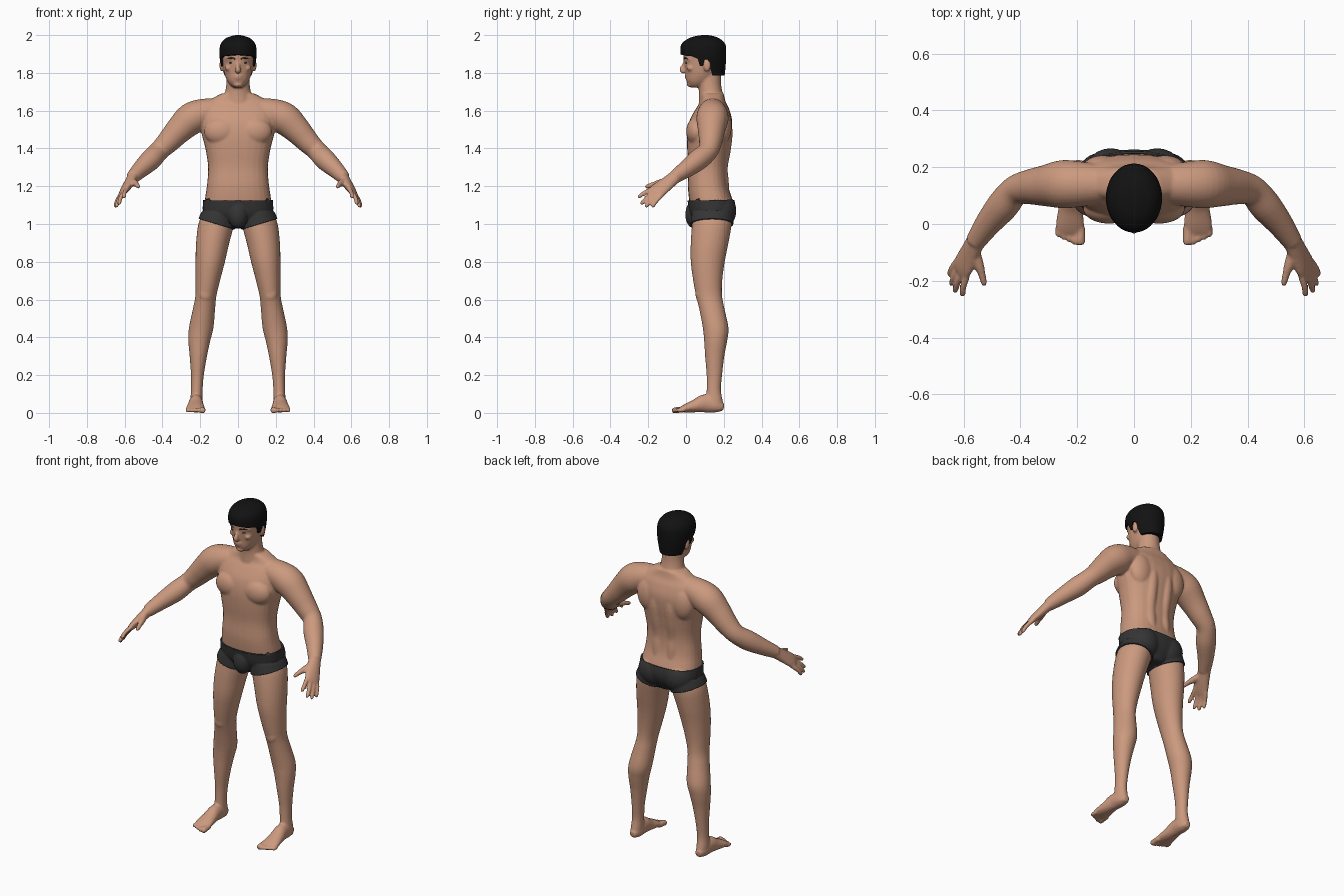
import bpy, bmesh, math
from mathutils import Vector, Matrix

if "Cube" in bpy.data.objects:
    bpy.data.objects.remove(bpy.data.objects["Cube"], do_unlink=True)


def material(name, rgb):
    m = bpy.data.materials.new(name)
    m.use_nodes = True
    m.diffuse_color = (*rgb, 1)
    bsdf = m.node_tree.nodes["Principled BSDF"]
    bsdf.inputs["Base Color"].default_value = (*rgb, 1)
    bsdf.inputs["Roughness"].default_value = 0.7
    return m


skin = material("skin", (0.6, 0.32, 0.21))
black = material("hair_black", (0.006, 0.006, 0.006))
grey = material("cloth_grey", (0.035, 0.035, 0.037))
brown = material("eye_brown", (0.09, 0.05, 0.035))


def smooth_path(pts, steps):
    """Catmull-Rom through section tuples."""
    out = []
    for i in range(len(pts) - 1):
        p0, p1, p2, p3 = (pts[max(i - 1, 0)], pts[i], pts[i + 1], pts[min(i + 2, len(pts) - 1)])
        for k in range(steps):
            t = k / steps
            out.append([0.5 * (2 * b + (c - a) * t + (2 * a - 5 * b + 4 * c - d) * t * t
                               + (3 * b - a - 3 * c + d) * t ** 3)
                        for a, b, c, d in zip(p0, p1, p2, p3)])
    return out + [list(pts[-1])]


def tube(bm, pts, s=1, side=(1, 0, 0), level=False, power=2.0, steps=4, n=28):
    """Loft oval sections (x, y, z, radius a, radius b); s mirrors in x."""
    secs = smooth_path([p if len(p) == 5 else (*p, p[3]) for p in pts], steps)
    cs = [Vector(q[:3]) for q in secs]
    rings = []
    for i, q in enumerate(secs):
        t = Vector((0, 0, 1)) if level else (cs[min(i + 1, len(cs) - 1)] - cs[max(i - 1, 0)]).normalized()
        a = Vector(side)
        a = (a - t * a.dot(t)).normalized()
        b = t.cross(a)
        ring = []
        for k in range(n):
            ang = math.tau * k / n
            u, v = math.cos(ang), math.sin(ang)
            u = math.copysign(abs(u) ** (2 / power), u)
            v = math.copysign(abs(v) ** (2 / power), v)
            p = cs[i] + a * u * q[3] + b * v * q[4]
            ring.append(bm.verts.new((p.x * s, p.y, p.z)))
        rings.append(ring)
    for r0, r1 in zip(rings, rings[1:]):
        for k in range(n):
            bm.faces.new((r0[k], r0[(k + 1) % n], r1[(k + 1) % n], r1[k]))
    bm.faces.new(rings[0])
    bm.faces.new(rings[-1])


def blob(bm, c, r, s=1):
    m = Matrix.Translation((c[0] * s, c[1], c[2])) @ Matrix.Diagonal((*r, 1))
    bmesh.ops.create_uvsphere(bm, u_segments=24, v_segments=16, radius=1, matrix=m)


def finish(bm, name, mat):
    bmesh.ops.recalc_face_normals(bm, faces=bm.faces)
    me = bpy.data.meshes.new(name)
    bm.to_mesh(me)
    bm.free()
    me.materials.append(mat)
    me.shade_smooth()
    ob = bpy.data.objects.new(name, me)
    bpy.context.collection.objects.link(ob)
    return ob


def bake(ob, mat):
    """Replace an object's mesh by its modified result."""
    dg = bpy.context.evaluated_depsgraph_get()
    me = bpy.data.meshes.new_from_object(ob.evaluated_get(dg))
    ob.modifiers.clear()
    ob.data = me
    me.materials.clear()
    me.materials.append(mat)
    me.shade_smooth()


body = bmesh.new()

# Torso, neck and head: (z, centre y, half width, half depth)
torso = [(0.985, .14, .05, .07), (1.05, .14, .165, .108), (1.11, .135, .177, .116),
         (1.2, .117, .165, .107), (1.3, .115, .158, .102), (1.4, .118, .173, .112),
         (1.48, .124, .193, .118), (1.55, .132, .2, .112), (1.61, .14, .2, .088),
         (1.65, .143, .16, .066), (1.69, .14, .09, .06)]
neck = [(1.6, .14, .1, .075), (1.68, .133, .073, .064), (1.74, .125, .062, .061), (1.81, .12, .06, .065)]
head = [(1.722, .052, .022, .024), (1.735, .06, .04, .045), (1.76, .07, .058, .068),
        (1.8, .085, .073, .087), (1.85, .092, .081, .102), (1.9, .093, .086, .108),
        (1.94, .095, .082, .1), (1.97, .097, .065, .08), (1.988, .1, .03, .04)]
for sections, power in ((torso, 2.4), (neck, 2.0), (head, 2.15)):
    tube(body, [(0, y, z, a, b) for z, y, a, b in sections], level=True, power=power)
blob(body, (0, .045, 1.05), (.045, .04, .065))

# Nose, lips and chin
tube(body, [(0, 0, 1.868, .009), (0, -.012, 1.84, .01), (0, -.022, 1.818, .014), (0, -.008, 1.803, .013)])
blob(body, (0, .004, 1.784), (.026, .011, .006))
blob(body, (0, .005, 1.772), (.022, .011, .006))
blob(body, (0, .024, 1.738), (.026, .02, .014))

leg = [(1.06, .1, .14, .085, .1), (1.0, .115, .137, .095, .105), (.9, .134, .125, .088, .1),
       (.8, .147, .115, .078, .09), (.7, .16, .115, .065, .077), (.62, .17, .122, .056, .069),
       (.55, .18, .137, .059, .067), (.45, .195, .157, .065, .068), (.38, .205, .157, .058, .061),
       (.3, .21, .152, .046, .051), (.2, .215, .15, .034, .041), (.12, .218, .147, .031, .038),
       (.06, .22, .15, .033, .045), (.015, .22, .155, .03, .045)]
foot = [(.22, .2, .03, .018, .018), (.22, .16, .038, .034, .037), (.222, .1, .05, .037, .048),
        (.224, .05, .037, .043, .035), (.225, 0, .025, .05, .023), (.225, -.03, .017, .047, .014)]
arm = [(.1, .14, 1.6, .068), (.19, .14, 1.582, .08), (.25, .14, 1.555, .085), (.31, .135, 1.5, .073),
       (.37, .13, 1.435, .061), (.418, .117, 1.387, .053), (.462, .065, 1.34, .056),
       (.515, 0, 1.29, .046), (.56, -.065, 1.245, .035)]
palm = [(.552, -.05, 1.255, .035, .03), (.577, -.1, 1.215, .041, .026),
        (.6, -.145, 1.18, .047, .02), (.612, -.168, 1.16, .042, .014)]
spread = Vector((.44, .79, -.44))
tips = [(.605, -.255, 1.14), (.632, -.24, 1.105), (.645, -.215, 1.09), (.652, -.18, 1.09)]

for s in (1, -1):
    tube(body, [(x, y, z, a, b) for z, x, y, a, b in leg], s, level=True)
    tube(body, foot, s)
    # Toes
    for i in range(5):
        x, r, tip = .188 + i * .0195, (.016 if i == 0 else .011), -.064 + .009 * max(i - 1, 0)
        tube(body, [(x, -.01, .018, r), (x, tip + .02, .015, r), (x, tip, .013, r), (x, tip - .01, .012, r * .6)], s)
    # Arm and hand
    tube(body, arm, s, side=(0, 1, 0))
    tube(body, palm, s, side=spread)
    for i, tip in enumerate(tips):
        k = Vector((.606, -.158, 1.167)) + spread * (-.035 + i * .0235)
        k0 = k + (Vector((.577, -.1, 1.215)) - k) * .3
        e = Vector(tip)
        mid = k.lerp(e, .5) + Vector((.003, 0, .004))
        tube(body, [(*k0, .012), (*k, .0125), (*mid, .0115), (*k.lerp(e, .9), .0105), (*e, .006)], s, side=spread)
    tube(body, [(.565, -.085, 1.23, .02), (.547, -.14, 1.217, .018), (.535, -.18, 1.207, .013),
                (.528, -.208, 1.198, .011), (.526, -.217, 1.195, .006)], s, side=spread)
    # Chest, shoulder blade, back muscle, buttock
    blob(body, (.088, .055, 1.49), (.092, .054, .075), s)
    blob(body, (.11, .19, 1.52), (.075, .052, .1), s)
    tube(body, [(.045, .2, 1.13, .03), (.048, .19, 1.22, .037), (.048, .184, 1.3, .037),
                (.05, .2, 1.4, .038), (.05, .208, 1.5, .038), (.045, .19, 1.62, .03)], s)
    blob(body, (.082, .175, 1.07), (.086, .083, .09), s)
    # Kneecap
    blob(body, (.172, .075, .63), (.036, .025, .045), s)
    # Brow, cheekbone, ear
    tube(body, [(.008, -.004, 1.872, .009), (.035, .001, 1.876, .01), (.062, .026, 1.87, .009)], s)
    blob(body, (.05, .026, 1.825), (.02, .022, .016), s)
    blob(body, (.086, .112, 1.84), (.012, .02, .034), s)

# Fuse the skin parts into one smooth surface
body_ob = finish(body, "body", skin)
remesh = body_ob.modifiers.new("fuse", "REMESH")
remesh.mode = "VOXEL"
remesh.voxel_size = .006
soften = body_ob.modifiers.new("soften", "SMOOTH")
soften.factor, soften.iterations = .5, 5
bake(body_ob, skin)

# Briefs: the hip surface trimmed at the waist and leg openings, thickened outward
bm = bmesh.new()
bm.from_mesh(body_ob.data)
for co, no in (((0, 0, 1.125), (0, 0, 1)), ((0, 0, .965), (.3, 0, -1)), ((0, 0, .965), (-.3, 0, -1))):
    bmesh.ops.bisect_plane(bm, geom=bm.verts[:] + bm.edges[:] + bm.faces[:],
                           plane_co=co, plane_no=no, clear_outer=True)
briefs = finish(bm, "briefs", grey)
thick = briefs.modifiers.new("cloth", "SOLIDIFY")
thick.thickness, thick.offset = .009, 1

# Hair: a cap over the skull, trimmed by a side outline of the hairline
bm = bmesh.new()
cap = [(1.77, .115, .07, .088), (1.84, .1, .09, .11), (1.9, .092, .099, .121), (1.95, .092, .093, .117),
       (1.98, .095, .07, .086), (1.994, .098, .038, .05), (2.0, .1, .012, .016)]
tube(bm, [(0, y, z, a, b) for z, y, a, b in cap], level=True, n=40)
hair = finish(bm, "hair", black)

outline = [(-.06, 1.905), (-.06, 2.05), (.3, 2.05), (.3, 1.79), (.14, 1.785), (.128, 1.83), (.115, 1.872),
           (.098, 1.872), (.09, 1.835), (.073, 1.838), (.062, 1.875), (.03, 1.888), (0, 1.89)]
bm = bmesh.new()
face = bm.faces.new([bm.verts.new((-.2, y, z)) for y, z in outline])
new = bmesh.ops.extrude_face_region(bm, geom=[face])["geom"]
bmesh.ops.translate(bm, vec=(.4, 0, 0), verts=[v for v in new if isinstance(v, bmesh.types.BMVert)])
cutter = finish(bm, "hairline_cutter", black)
trim = hair.modifiers.new("hairline", "BOOLEAN")
trim.operation, trim.solver, trim.object = "INTERSECT", "EXACT", cutter
bake(hair, black)
bpy.data.objects.remove(cutter, do_unlink=True)
bpy.context.view_layer.objects.active = hair
hair.select_set(True)
bpy.ops.object.shade_smooth_by_angle(angle=math.radians(40))

# Eyes and eyebrows
for s, label in ((1, "left"), (-1, "right")):
    bm = bmesh.new()
    blob(bm, (.033, .009, 1.854), (.014, .013, .006), s)
    finish(bm, label + "_eye", brown)
    bm = bmesh.new()
    tube(bm, [(.014, -.009, 1.874, .004), (.036, -.006, 1.879, .005), (.058, .013, 1.874, .003)], s, n=12)
    finish(bm, label + "_eyebrow", brown)
